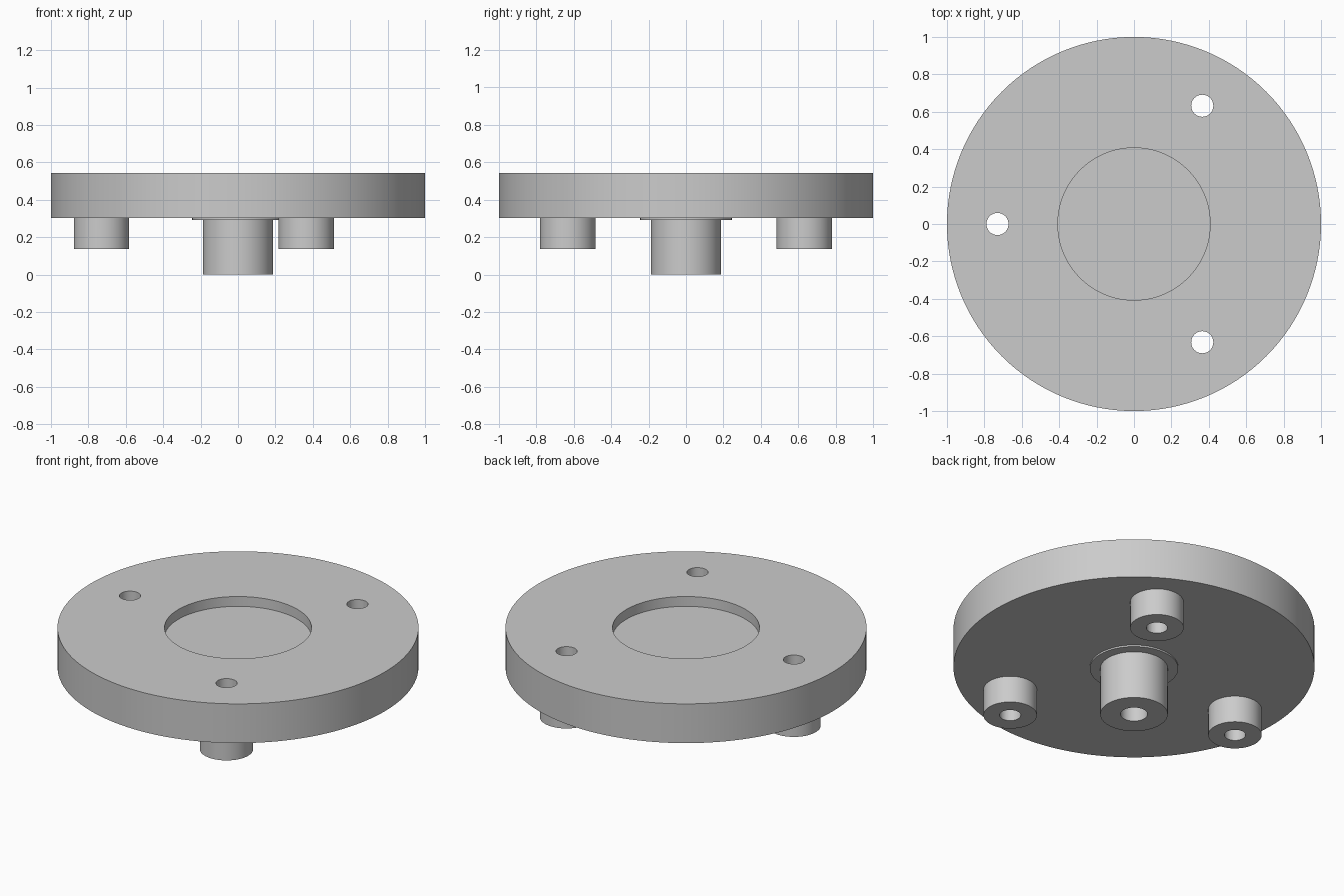
import bpy, bmesh, math

if "Cube" in bpy.data.objects:
    bpy.data.objects.remove(bpy.data.objects["Cube"])

grey = bpy.data.materials.new("plain_grey")
grey.diffuse_color = (0.6, 0.6, 0.6, 1)
grey.use_nodes = True
grey.node_tree.nodes["Principled BSDF"].inputs["Base Color"].default_value = grey.diffuse_color


def lathe(name, profile, steps, loc=(0, 0, 0)):
    """Revolve an (r, z) profile, starting and ending on the axis, around z."""
    bm = bmesh.new()
    verts = [bm.verts.new((r, 0, z)) for r, z in profile]
    edges = [bm.edges.new(p) for p in zip(verts, verts[1:])]
    bmesh.ops.spin(bm, geom=verts + edges, cent=(0, 0, 0), axis=(0, 0, 1),
                   angle=2 * math.pi, steps=steps, use_duplicate=False)
    bmesh.ops.remove_doubles(bm, verts=bm.verts, dist=1e-5)
    bmesh.ops.recalc_face_normals(bm, faces=bm.faces)
    mesh = bpy.data.meshes.new(name)
    bm.to_mesh(mesh)
    bm.free()
    mesh.materials.append(grey)
    obj = bpy.data.objects.new(name, mesh)
    obj.location = loc
    bpy.context.collection.objects.link(obj)
    return obj


def rod(name, r, z0, z1, steps, loc):
    return lathe(name, [(0, z0), (r, z0), (r, z1), (0, z1)], steps, loc)


def boolean(target, tool, operation):
    bpy.context.view_layer.update()
    bpy.context.view_layer.objects.active = target
    mod = target.modifiers.new("combine", 'BOOLEAN')
    mod.operation, mod.object, mod.solver = operation, tool, 'EXACT'
    bpy.ops.object.modifier_apply(modifier=mod.name)
    bpy.data.objects.remove(tool)


# Disc with top recess, thin collar underneath and central hub with blind hole
disc = lathe("flange_disc", [
    (0, 0.482), (0.407, 0.482), (0.407, 0.542), (1, 0.542), (1, 0.302),
    (0.245, 0.302), (0.245, 0.292), (0.187, 0.292), (0.187, 0),
    (0.075, 0), (0.075, 0.3), (0, 0.3)], 128)

# Three drilled mounting lugs
for angle in (60, 180, 300):
    a = math.radians(angle)
    pos = (0.73 * math.cos(a), 0.73 * math.sin(a), 0)
    boolean(disc, rod("lug", 0.148, 0.138, 0.42, 64, pos), 'UNION')
    boolean(disc, rod("drill", 0.059, 0.05, 0.7, 48, pos), 'DIFFERENCE')

# Smooth round walls, sharp rims
bpy.ops.object.select_all(action='DESELECT')
disc.select_set(True)
bpy.context.view_layer.objects.active = disc
bpy.ops.object.shade_smooth_by_angle(angle=math.radians(30))
